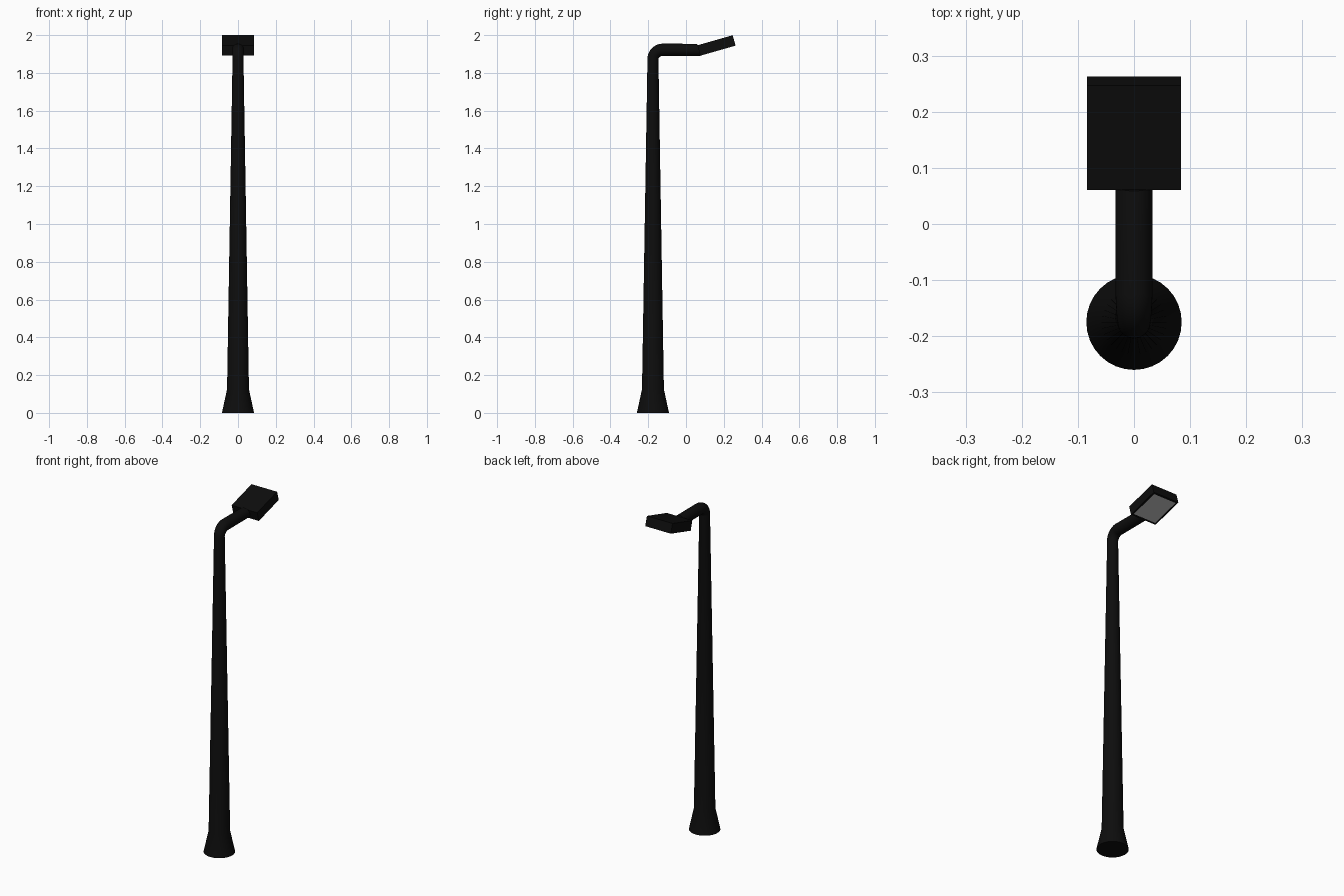
import bpy, bmesh, math
from mathutils import Vector, Matrix

if "Cube" in bpy.data.objects:
    bpy.data.objects.remove(bpy.data.objects["Cube"])

SIDES = 32
POLE_Y = -0.175


def material(name, rgb):
    m = bpy.data.materials.new(name)
    m.diffuse_color = (*rgb, 1)
    m.use_nodes = True
    m.node_tree.nodes["Principled BSDF"].inputs["Base Color"].default_value = m.diffuse_color
    return m


black = material("black paint", (0.004, 0.004, 0.004))
lens = material("pale lens", (0.5, 0.5, 0.5))


def make_object(name, bm, mats):
    bmesh.ops.recalc_face_normals(bm, faces=bm.faces[:])
    me = bpy.data.meshes.new(name)
    bm.to_mesh(me)
    bm.free()
    ob = bpy.data.objects.new(name, me)
    bpy.context.collection.objects.link(ob)
    for m in mats:
        me.materials.append(m)
    return ob


def tube(name, stations):
    """Loft circles; each station is (y, z, radius, lean towards +y)."""
    bm = bmesh.new()
    rings = []
    for y, z, r, lean in stations:
        rot = Matrix.Rotation(-lean, 3, 'X')
        ring = []
        for i in range(SIDES):
            a = 2 * math.pi * i / SIDES
            p = rot @ Vector((r * math.cos(a), r * math.sin(a), 0))
            ring.append(bm.verts.new(p + Vector((0, y, z))))
        rings.append(ring)
    for a, b in zip(rings, rings[1:]):
        for i in range(SIDES):
            j = (i + 1) % SIDES
            bm.faces.new((a[i], a[j], b[j], b[i]))
    bm.faces.new(rings[0])
    bm.faces.new(rings[-1])
    ob = make_object(name, bm, [black])
    bpy.context.view_layer.objects.active = ob
    ob.select_set(True)
    bpy.ops.object.shade_smooth_by_angle(angle=math.radians(30))
    ob.select_set(False)
    return ob


# Flared foot, tapered pole, bend and horizontal arm in one loft
BEND = 0.05
ARM_Z = 1.922
stations = [(POLE_Y, 0, 0.085, 0), (POLE_Y, 0.125, 0.058, 0)]
for k in range(9):
    a = math.pi / 2 * k / 8
    stations.append((POLE_Y + BEND * (1 - math.cos(a)),
                     ARM_Z - BEND + BEND * math.sin(a),
                     0.029 + 0.004 * k / 8, a))
stations.append((0.068, ARM_Z, 0.033, math.pi / 2 - math.radians(16)))
tube("pole_and_arm", stations)

# Tilted lamp head with an inset lens underneath
LENGTH, WIDTH, THICK = 0.194, 0.168, 0.057
bm = bmesh.new()
bmesh.ops.create_cube(bm, size=1)
bmesh.ops.transform(bm, verts=bm.verts[:],
                    matrix=Matrix.Translation((0, LENGTH / 2, THICK / 2))
                    @ Matrix.Diagonal((WIDTH, LENGTH, THICK, 1)))
bm.normal_update()
under = min(bm.faces, key=lambda f: f.normal.z)
bmesh.ops.inset_region(bm, faces=[under], thickness=0.015, depth=0)
under.material_index = 1
bmesh.ops.transform(bm, verts=bm.verts[:],
                    matrix=Matrix.Translation((0, 0.076, 1.891))
                    @ Matrix.Rotation(math.radians(16), 4, 'X'))
make_object("lamp_head", bm, [black, lens])
